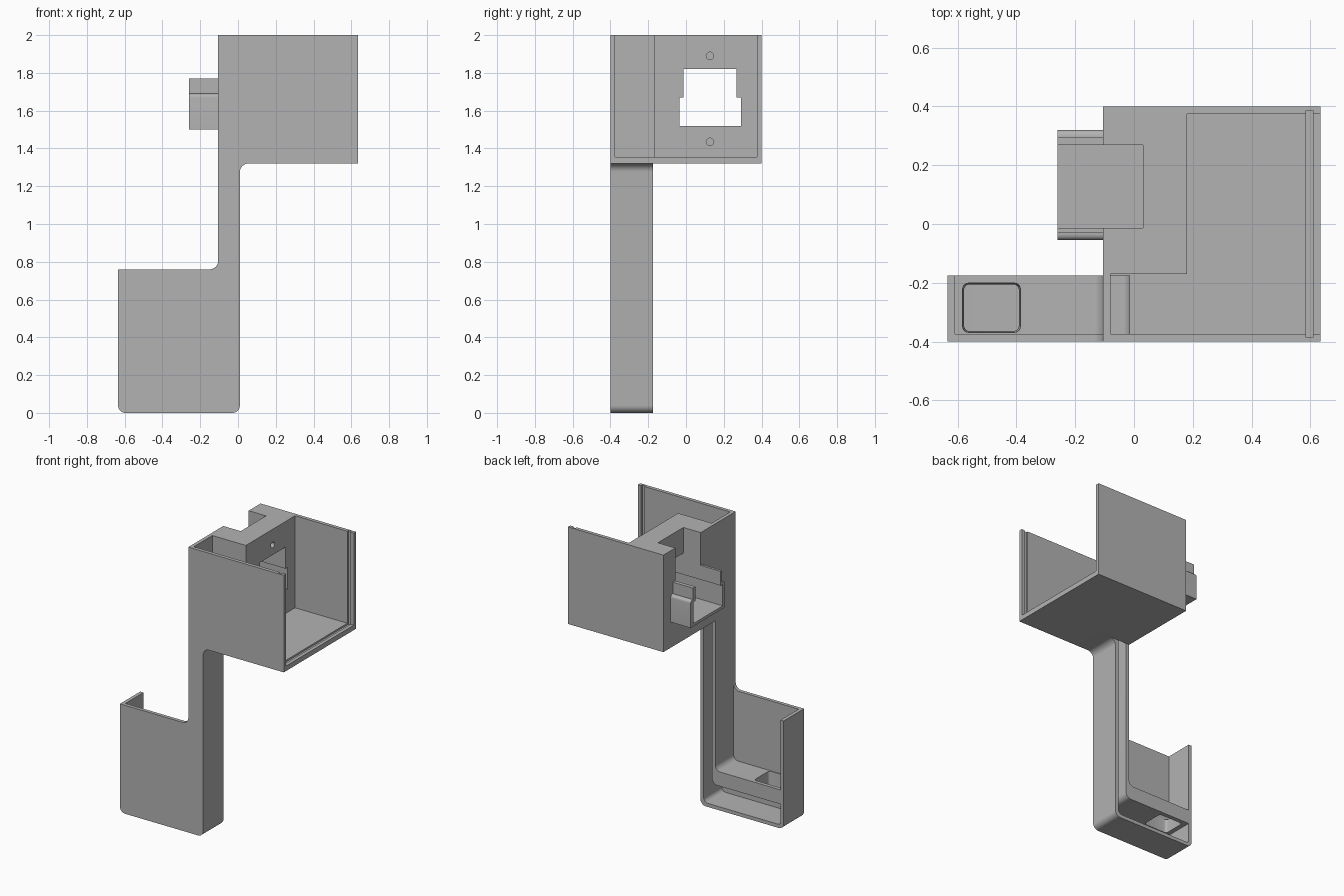
import bpy, bmesh, math
from mathutils import Vector

if "Cube" in bpy.data.objects:
    bpy.data.objects.remove(bpy.data.objects["Cube"], do_unlink=True)

grey = bpy.data.materials.new("plain grey")
grey.use_nodes = True
grey.diffuse_color = (0.45, 0.45, 0.45, 1)
grey.node_tree.nodes["Principled BSDF"].inputs["Base Color"].default_value = (0.45, 0.45, 0.45, 1)

AXES = {"x": lambda a, b, d: (d, a, b), "y": lambda a, b, d: (a, d, b), "z": lambda a, b, d: (a, b, d)}


def rounded(corners, steps=8):
    """Outline from (a, b, radius) corners, with arcs where the radius is not zero."""
    out = []
    for i, (a, b, r) in enumerate(corners):
        p = Vector((a, b))
        if not r:
            out.append(p)
            continue
        u = (Vector(corners[i - 1][:2]) - p).normalized()
        v = (Vector(corners[(i + 1) % len(corners)][:2]) - p).normalized()
        centre = p + (u + v) * r
        for k in range(steps + 1):
            t = k / steps * math.pi / 2
            out.append(centre - v * r * math.cos(t) - u * r * math.sin(t))
    return out


def prism(name, outline, axis, lo, hi, taper=1.0):
    """Extrude an outline along an axis; taper scales the low end."""
    bm = bmesh.new()
    mid = sum(outline, Vector((0, 0))) / len(outline)
    ends = []
    for d, s in ((lo, taper), (hi, 1.0)):
        pts = [mid + (p - mid) * s for p in outline]
        ends.append([bm.verts.new(AXES[axis](p.x, p.y, d)) for p in pts])
    bm.faces.new(ends[0])
    bm.faces.new(ends[1])
    n = len(outline)
    for i in range(n):
        j = (i + 1) % n
        bm.faces.new((ends[0][i], ends[0][j], ends[1][j], ends[1][i]))
    bmesh.ops.recalc_face_normals(bm, faces=bm.faces)
    mesh = bpy.data.meshes.new(name)
    bm.to_mesh(mesh)
    bm.free()
    mesh.materials.append(grey)
    obj = bpy.data.objects.new(name, mesh)
    bpy.context.scene.collection.objects.link(obj)
    return obj


def box(name, x, y, z):
    corners = [(x[0], y[0], 0), (x[1], y[0], 0), (x[1], y[1], 0), (x[0], y[1], 0)]
    return prism(name, rounded(corners), "z", *z)


def combine(target, tool, operation="DIFFERENCE"):
    mod = target.modifiers.new("cut", "BOOLEAN")
    mod.operation, mod.solver, mod.object = operation, "EXACT", tool
    bpy.context.view_layer.objects.active = target
    bpy.ops.object.modifier_apply(modifier=mod.name)
    bpy.data.objects.remove(tool, do_unlink=True)


WALL = 0.025
LEFT, RIGHT = -0.635, 0.635
FRONT, BACK, ARM_BACK = -0.4, 0.4, -0.175
ARM_L, ARM_R = -0.105, 0.01
BOX_Z, TOP, TRAY_TOP = 1.32, 2.0, 0.76
BLOCK_X = 0.18
FLOOR = 1.355

# Front silhouette: foot, arm and front part of the upper box
body = prism("holder_body", rounded([
    (LEFT, 0, 0.04), (ARM_R, 0, 0.04), (ARM_R, BOX_Z, 0.045), (RIGHT, BOX_Z, 0),
    (RIGHT, TOP, 0), (ARM_L, TOP, 0), (ARM_L, TRAY_TOP, 0.045), (LEFT, TRAY_TOP, 0)]),
    "y", FRONT, ARM_BACK)
combine(body, box("rear", (ARM_L, RIGHT), (-0.3, BACK), (BOX_Z, TOP)), "UNION")

# Upper box interior, leaving a thick block on the -x side
combine(body, box("interior", (BLOCK_X, 0.8), (FRONT + WALL, BACK - WALL), (FLOOR, 2.2)))
combine(body, box("front_pocket", (ARM_L + WALL, 0.3), (FRONT + WALL, -0.17), (FLOOR, 2.2)))
combine(body, box("panel_groove", (0.585, 0.61), (-0.387, 0.387), (FLOOR - 0.012, 2.2)))

# Cable channel down the arm and along the foot, open at the back
channel_l, channel_r = ARM_L + WALL, ARM_R - WALL
combine(body, prism("cable_channel", rounded([
    (LEFT + WALL, WALL, 0.02), (channel_r, WALL, 0.03), (channel_r, BOX_Z, 0),
    (channel_l, BOX_Z, 0), (channel_l, 0.17, 0.04), (LEFT + WALL, 0.17, 0)]),
    "y", FRONT + WALL, 0))
combine(body, box("shaft", (channel_l, channel_r), (FRONT + WALL, ARM_BACK), (1.25, 1.5)))

# Tray above the foot channel, with a rounded floor corner
combine(body, prism("tray", rounded([
    (LEFT + WALL, 0.27, 0), (ARM_L, 0.27, 0.04), (ARM_L, 0.9, 0), (LEFT + WALL, 0.9, 0)]),
    "y", FRONT + WALL, 0))
hole = rounded([(-0.585, -0.37, 0.02), (-0.385, -0.37, 0.02), (-0.385, -0.2, 0.02), (-0.585, -0.2, 0.02)], 4)
combine(body, prism("tray_hole", hole, "z", 0.1, 0.3, 0.9))

# Socket cradle sticking out of the block
cradle = rounded([
    (-0.055, 1.5, 0), (0.32, 1.5, 0), (0.32, 1.69, 0.02), (0.295, 1.69, 0),
    (0.295, 1.77, 0), (-0.03, 1.77, 0), (-0.03, 1.69, 0), (-0.055, 1.69, 0.02)], 5)
combine(body, prism("cradle", cradle, "x", -0.26, -0.05), "UNION")

# Socket opening through the block, and the notch above it
opening = [Vector(p) for p in (
    (-0.035, 1.52), (0.29, 1.52), (0.29, 1.67), (0.268, 1.67),
    (0.268, 1.82), (-0.013, 1.82), (-0.013, 1.67), (-0.035, 1.67))]
combine(body, prism("socket_opening", opening, "x", -0.4, 0.3))
combine(body, box("notch", (-0.4, 0.03), (-0.013, 0.268), (1.6, 2.2)))

# Blind screw holes
for z in (1.435, 1.89):
    ring = [Vector((0.127 + 0.02 * math.cos(k * math.tau / 24), z + 0.02 * math.sin(k * math.tau / 24)))
            for k in range(24)]
    combine(body, prism("screw_hole", ring, "x", 0.08, 0.3))

# Clean flat regions and smooth the fillets
bm = bmesh.new()
bm.from_mesh(body.data)
bmesh.ops.remove_doubles(bm, verts=bm.verts, dist=0.0001)
bmesh.ops.dissolve_limit(bm, angle_limit=0.01, verts=bm.verts, edges=bm.edges)
bm.to_mesh(body.data)
bm.free()
bpy.ops.object.select_all(action="DESELECT")
body.select_set(True)
bpy.context.view_layer.objects.active = body
bpy.ops.object.shade_smooth_by_angle(angle=math.radians(30))
